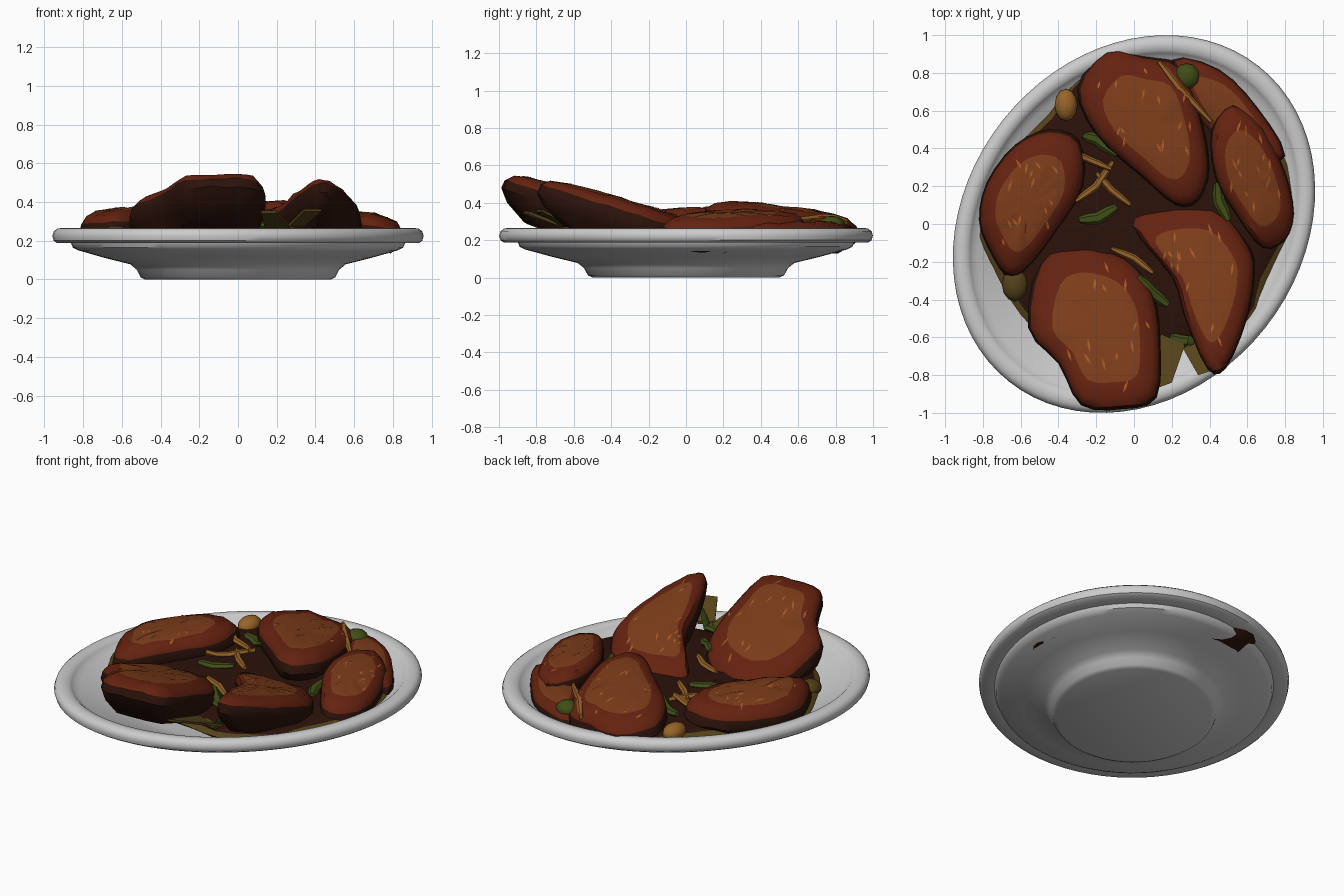
import bpy, bmesh, math, random
from mathutils import Vector
from mathutils.bvhtree import BVHTree

if "Cube" in bpy.data.objects:
    bpy.data.objects.remove(bpy.data.objects["Cube"])

random.seed(4)


def mat(name, rgb):
    m = bpy.data.materials.new(name)
    m.diffuse_color = (*rgb, 1)
    m.use_nodes = True
    m.node_tree.nodes["Principled BSDF"].inputs["Base Color"].default_value = m.diffuse_color
    return m


DARK = mat("dark_sauce", (0.025, 0.006, 0.003))
RED = mat("red_glaze", (0.13, 0.016, 0.005))
AMBER = mat("amber_glaze", (0.20, 0.045, 0.010))
FLECK = mat("fleck", (0.38, 0.10, 0.02))
OLIVE = mat("olive", (0.09, 0.055, 0.010))
GREEN = mat("green", (0.05, 0.075, 0.008))
ORANGE = mat("orange", (0.32, 0.13, 0.02))


def finish(bm, name, mats=(), angle=40):
    bmesh.ops.recalc_face_normals(bm, faces=bm.faces)
    me = bpy.data.meshes.new(name)
    bm.to_mesh(me)
    bm.free()
    for m in mats:
        me.materials.append(m)
    me.shade_smooth()
    me.set_sharp_from_angle(angle=math.radians(angle))
    ob = bpy.data.objects.new(name, me)
    bpy.context.collection.objects.link(ob)
    return ob


def skin(bm, rings, slots=None):
    """Bridge equal-length rings of verts with quads."""
    n = len(rings[0])
    for k in range(len(rings) - 1):
        a, b = rings[k], rings[k + 1]
        for i in range(n):
            j = (i + 1) % n
            f = bm.faces.new((a[i], a[j], b[j], b[i]))
            if slots:
                f.material_index = slots[k]


# Oval plate: one profile swept round a tilted ellipse
PROFILE = [(0.50, 0.0), (0.525, 0.012), (0.545, 0.05), (0.58, 0.078), (0.72, 0.112),
           (0.86, 0.15), (0.89, 0.165), (0.90, 0.188), (0.975, 0.188), (0.993, 0.2),
           (1.0, 0.225), (0.993, 0.248), (0.975, 0.262), (0.95, 0.266), (0.92, 0.262),
           (0.905, 0.248), (0.89, 0.232), (0.865, 0.222), (0.75, 0.165), (0.58, 0.10),
           (0.50, 0.08)]
MAJOR, MINOR, TURN, SEG = 1.065, 0.886, math.radians(51.6), 72


def plate_point(t, s, z):
    u, v = MAJOR * s * math.cos(t), MINOR * s * math.sin(t)
    return (u * math.cos(TURN) - v * math.sin(TURN), u * math.sin(TURN) + v * math.cos(TURN), z)


bm = bmesh.new()
rings = [[bm.verts.new(plate_point(2 * math.pi * i / SEG, s, z)) for i in range(SEG)] for s, z in PROFILE]
skin(bm, rings)
bm.faces.new(rings[0])
bm.faces.new(rings[-1])
finish(bm, "plate")


# Meat pieces: lumpy domes over a plan outline, on a sloping edge plane
def spline(pts, sub):
    out, n = [], len(pts)
    for i in range(n):
        p = [Vector(pts[(i + k - 1) % n]) for k in range(4)]
        for s in range(sub):
            t = s / sub
            out.append(0.5 * (2 * p[1] + (p[2] - p[0]) * t + (2 * p[0] - 5 * p[1] + 4 * p[2] - p[3]) * t * t
                              + (3 * p[1] - p[0] - 3 * p[2] + p[3]) * t ** 3))
    return out


RINGS = [(0.72, -1.0), (0.93, -0.45), (1.0, 0.0), (0.96, 0.45), (0.86, 0.76), (0.66, 0.92), (0.38, 1.0)]
trees = []


def piece(name, outline, edge, slope, rise, drop, mats=(DARK, RED, AMBER), lump=0.006):
    pts = spline(outline, 3)
    c = sum(pts, Vector((0, 0))) / len(pts)
    bm, rings = bmesh.new(), []
    for s, r in RINGS:
        ring = []
        for p in pts:
            q = c + (p - c) * s
            z = edge + slope[0] * (q.x - c.x) + slope[1] * (q.y - c.y)
            z += r * (rise if r > 0 else drop) + random.uniform(-lump, lump)
            ring.append(bm.verts.new((q.x, q.y, max(z, 0.13))))
        rings.append(ring)
    skin(bm, rings, [0, 0, 0, 1, 1, 2])
    bm.faces.new(rings[0])
    top = bm.verts.new((c.x, c.y, edge + rise))
    for i in range(len(pts)):
        bm.faces.new((rings[-1][i], rings[-1][(i + 1) % len(pts)], top)).material_index = 2
    bmesh.ops.recalc_face_normals(bm, faces=bm.faces)
    trees.append(BVHTree.FromBMesh(bm))
    finish(bm, name, mats)
    return c, pts


def ground(x, y):
    hits = [t.ray_cast(Vector((x, y, 2)), Vector((0, 0, -1)))[0] for t in trees]
    return max([h.z for h in hits if h] or [0.24])


piece("sauce_bed", [(-0.82, 0), (-0.72, 0.3), (-0.45, 0.58), (-0.32, 0.76), (-0.12, 0.88), (0.2, 0.88),
                    (0.5, 0.75), (0.75, 0.45), (0.86, 0.05), (0.7, -0.3), (0.62, -0.52), (0.3, -0.66),
                    (0, -0.62), (-0.4, -0.62), (-0.6, -0.48), (-0.76, -0.2)],
      0.215, (0, 0), 0.045, 0.09, (OLIVE, DARK, DARK))

PIECES = [
    ("back_right_piece", [(0.2, 0.87), (0.45, 0.82), (0.65, 0.62), (0.8, 0.36), (0.6, 0.3), (0.35, 0.55)],
     0.22, (0, 0), 0.08, 0.06),
    ("left_piece", [(-0.82, 0.02), (-0.78, 0.22), (-0.63, 0.42), (-0.45, 0.5), (-0.29, 0.44), (-0.27, 0.2),
                    (-0.42, -0.05), (-0.58, -0.25), (-0.68, -0.27), (-0.77, -0.13)],
     0.25, (0.06, 0), 0.12, 0.08),
    ("right_piece", [(0.41, 0.5), (0.52, 0.64), (0.68, 0.52), (0.8, 0.28), (0.85, 0.05), (0.8, -0.09),
                     (0.68, -0.13), (0.54, 0.05), (0.43, 0.25)],
     0.24, (-0.15, 0), 0.11, 0.08),
    ("back_piece", [(-0.3, 0.72), (-0.15, 0.92), (0.05, 0.89), (0.24, 0.84), (0.34, 0.62), (0.4, 0.3),
                    (0.34, 0.12), (0.22, 0.1), (0.04, 0.25), (-0.2, 0.47)],
     0.265, (0, -0.12), 0.115, 0.1),
    ("front_right_piece", [(-0.02, 0), (0.1, 0.1), (0.42, 0.1), (0.6, -0.1), (0.64, -0.25), (0.6, -0.5),
                           (0.49, -0.76), (0.39, -0.77), (0.27, -0.5), (0.2, -0.28)],
     0.30, (0, -0.30), 0.11, 0.13),
    ("front_left_piece", [(-0.5, -0.2), (-0.32, -0.1), (-0.05, -0.17), (0.1, -0.36), (0.14, -0.62), (0.12, -0.92),
                          (-0.06, -0.98), (-0.28, -0.96), (-0.4, -0.74), (-0.56, -0.55)],
     0.335, (0.02, -0.33), 0.115, 0.14),
]
areas = [piece(*p) for p in PIECES]

# Glaze flecks lying on the meat
bm = bmesh.new()
for c, pts in areas[1:]:
    for _ in range(14):
        p = c + (random.choice(pts) - c) * random.uniform(0.25, 0.8)
        l, w, a = random.uniform(0.02, 0.04), 0.007, random.uniform(1.2, 2.2)
        d, e = Vector((math.cos(a), math.sin(a))) * l, Vector((-math.sin(a), math.cos(a))) * w
        bm.faces.new([bm.verts.new((q.x, q.y, ground(q.x, q.y) + 0.004)) for q in (p + d, p + e, p - d, p - e)])
finish(bm, "glaze_flecks", [FLECK])


# Vegetable strips: tapered bars draped over the food
def strip(name, path, width, material):
    bm, rings = bmesh.new(), []
    pts = [Vector(p) for p in path]
    dense = [pts[0].lerp(pts[1], 0.5 * k) for k in range(2)] + \
            [pts[1].lerp(pts[-1], 0.5 * k) for k in range(3)]
    side = (pts[-1] - pts[0]).normalized()
    side = Vector((-side.y, side.x))
    z = [ground(p.x, p.y) for p in dense]
    mean = sum(z) / len(z)
    for k, p in enumerate(dense):
        w = width * (0.55, 0.95, 1, 0.95, 0.55)[k]
        h = 0.5 * (z[k] + mean) + 0.004
        ring = []
        for i in range(6):
            a = i * math.pi / 3
            q = p + side * w * math.cos(a)
            ring.append(bm.verts.new((q.x, q.y, h + 0.018 * math.sin(a))))
        rings.append(ring)
    skin(bm, rings)
    bm.faces.new(rings[0])
    bm.faces.new(rings[-1])
    finish(bm, name, [material])


for i, path in enumerate([[(0.13, 0.86), (0.23, 0.73), (0.41, 0.54)], [(-0.39, 0.4), (-0.26, 0.35), (-0.12, 0.29)],
                          [(-0.31, 0.12), (-0.2, 0.2), (-0.11, 0.33)], [(-0.2, 0.27), (-0.12, 0.18), (-0.02, 0.1)],
                          [(-0.12, -0.13), (0, -0.18), (0.1, -0.26)]]):
    strip(f"orange_strip_{i + 1}", path, 0.02, ORANGE)
for i, path in enumerate([[(-0.27, 0.47), (-0.2, 0.45), (-0.09, 0.37)], [(-0.29, 0.02), (-0.19, 0.03), (-0.09, 0.09)],
                          [(0.44, 0.22), (0.45, 0.12), (0.5, 0.02)], [(0.02, -0.28), (0.09, -0.36), (0.18, -0.43)],
                          [(0.19, -0.6), (0.25, -0.62), (0.32, -0.62)]]):
    strip(f"green_strip_{i + 1}", path, 0.032, GREEN)

# Rounded vegetable chunks
for name, loc, size, m in [("orange_chunk", (-0.36, 0.63, 0.25), (0.06, 0.085, 0.05), ORANGE),
                           ("green_chunk_back", (0.28, 0.78, 0.28), (0.07, 0.07, 0.05), GREEN),
                           ("green_chunk_left", (-0.63, -0.32, 0.23), (0.07, 0.09, 0.05), OLIVE)]:
    bm = bmesh.new()
    bmesh.ops.create_uvsphere(bm, u_segments=12, v_segments=8, radius=1)
    bmesh.ops.scale(bm, vec=size, verts=bm.verts)
    bmesh.ops.translate(bm, vec=loc, verts=bm.verts)
    finish(bm, name, [m])

# Flat leaf scraps at the front
for i, quad in enumerate([[(0.12, -0.87, 0.34), (0.2, -0.84, 0.34), (0.27, -0.64, 0.26), (0.14, -0.58, 0.26)],
                          [(0.34, -0.8, 0.35), (0.43, -0.77, 0.35), (0.34, -0.6, 0.27), (0.26, -0.66, 0.27)]]):
    bm = bmesh.new()
    lo = [bm.verts.new(p) for p in quad]
    hi = [bm.verts.new((x, y, z + 0.015)) for x, y, z in quad]
    skin(bm, [lo, hi])
    bm.faces.new(lo)
    bm.faces.new(hi)
    finish(bm, f"leaf_scrap_{i + 1}", [OLIVE])
